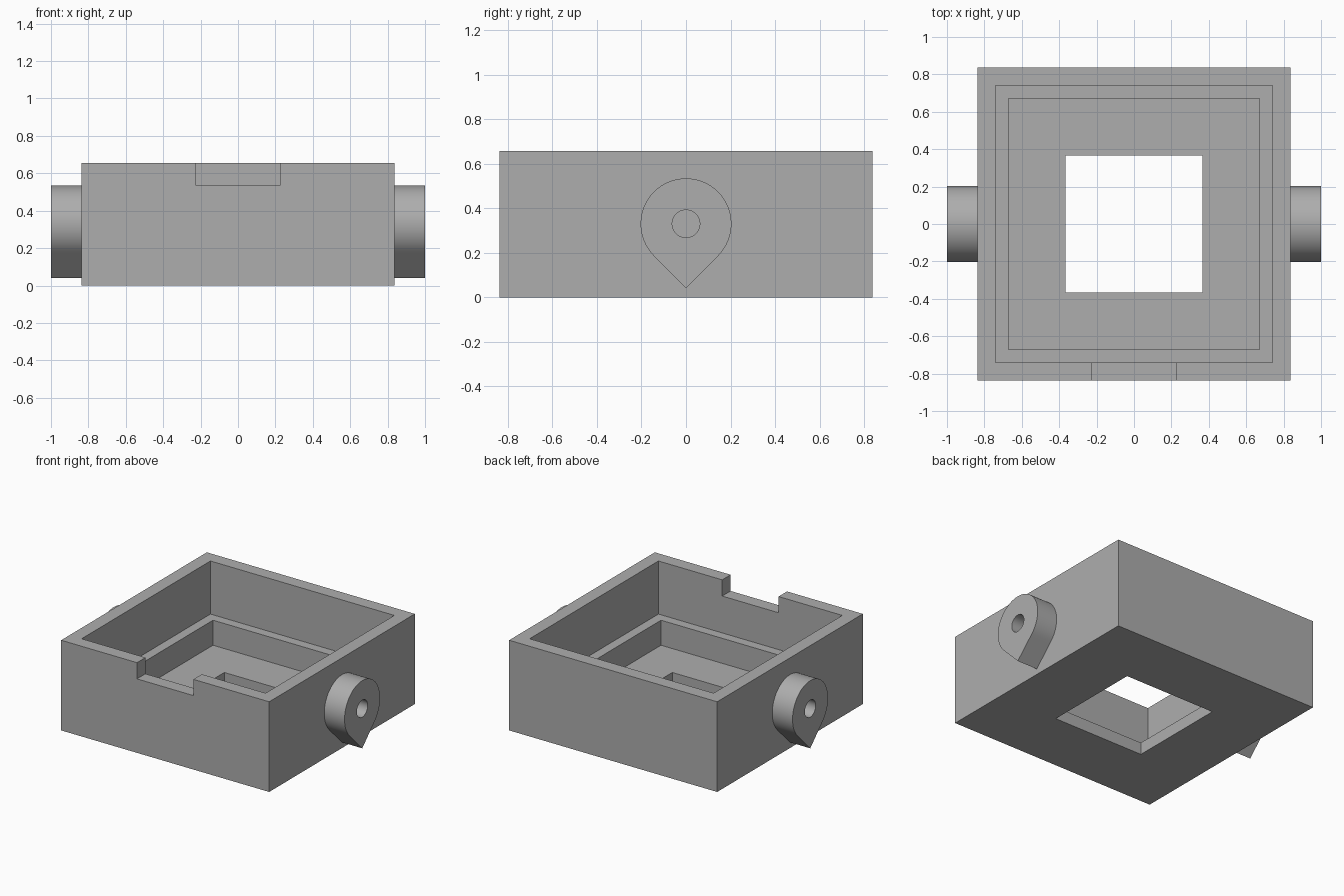
import bpy
import bmesh
from math import sin, cos, radians

cube = bpy.data.objects.get("Cube")
if cube:
    bpy.data.objects.remove(cube, do_unlink=True)

HALF, HEIGHT = 0.837, 0.656      # body half width and height
LUG_R, HOLE_R, LUG_Z = 0.204, 0.062, 0.33

grey = bpy.data.materials.new("mid grey")
grey.use_nodes = True
colour = (0.42, 0.42, 0.42, 1)
grey.diffuse_color = colour
grey.node_tree.nodes["Principled BSDF"].inputs["Base Color"].default_value = colour


def bridge(bm, a, b):
    """Join two closed loops of equal length with quads."""
    n = len(a)
    for i in range(n):
        j = (i + 1) % n
        bm.faces.new((a[i], a[j], b[j], b[i]))


def finish(bm, name):
    bmesh.ops.recalc_face_normals(bm, faces=bm.faces)
    mesh = bpy.data.meshes.new(name)
    bm.to_mesh(mesh)
    bm.free()
    mesh.materials.append(grey)
    obj = bpy.data.objects.new(name, mesh)
    bpy.context.collection.objects.link(obj)
    return obj


def select_only(obj):
    bpy.ops.object.select_all(action="DESELECT")
    obj.select_set(True)
    bpy.context.view_layer.objects.active = obj


# Stepped open box: square loops from the floor opening, round the outside, back down inside
steps = [(0.366, 0), (HALF, 0), (HALF, HEIGHT), (0.74, HEIGHT), (0.74, 0.27),
         (0.671, 0.27), (0.671, 0.088), (0.366, 0.088)]
bm = bmesh.new()
loops = [[bm.verts.new((sx * h, sy * h, z))
          for sx, sy in ((-1, -1), (1, -1), (1, 1), (-1, 1))] for h, z in steps]
for a, b in zip(loops, loops[1:] + loops[:1]):
    bridge(bm, a, b)
body = finish(bm, "box_body")

# Notch in the front rim
bpy.ops.mesh.primitive_cube_add(size=1, location=(0, -0.8, 0.638))
cutter = bpy.context.object
cutter.name = "notch_cutter"
cutter.scale = (0.454, 0.2, 0.2)
cutter.hide_render = True
cut = body.modifiers.new("notch", "BOOLEAN")
cut.operation = "DIFFERENCE"
cut.solver = "EXACT"
cut.object = cutter
select_only(body)
bpy.ops.object.modifier_apply(modifier=cut.name)
bpy.data.objects.remove(cutter, do_unlink=True)


# Teardrop lugs: round on top, tangent 45 degree sides meeting at a point below
def teardrop(deg):
    if 225 < deg < 315:
        return LUG_R / cos(radians(45 - abs(deg - 270)))
    return LUG_R


def lug(name, side):
    angles = [i * 360 / 64 for i in range(64)]
    bm = bmesh.new()

    def ring(x, radius):
        return [bm.verts.new((side * x, radius(d) * cos(radians(d)),
                              LUG_Z + radius(d) * sin(radians(d)))) for d in angles]

    rings = [ring(HALF, teardrop), ring(1, teardrop),
             ring(1, lambda d: HOLE_R), ring(HALF, lambda d: HOLE_R)]
    for a, b in zip(rings, rings[1:] + rings[:1]):
        bridge(bm, a, b)
    obj = finish(bm, name)
    select_only(obj)
    bpy.ops.object.shade_smooth_by_angle(angle=radians(30))


lug("left_lug", 1)
lug("right_lug", -1)
